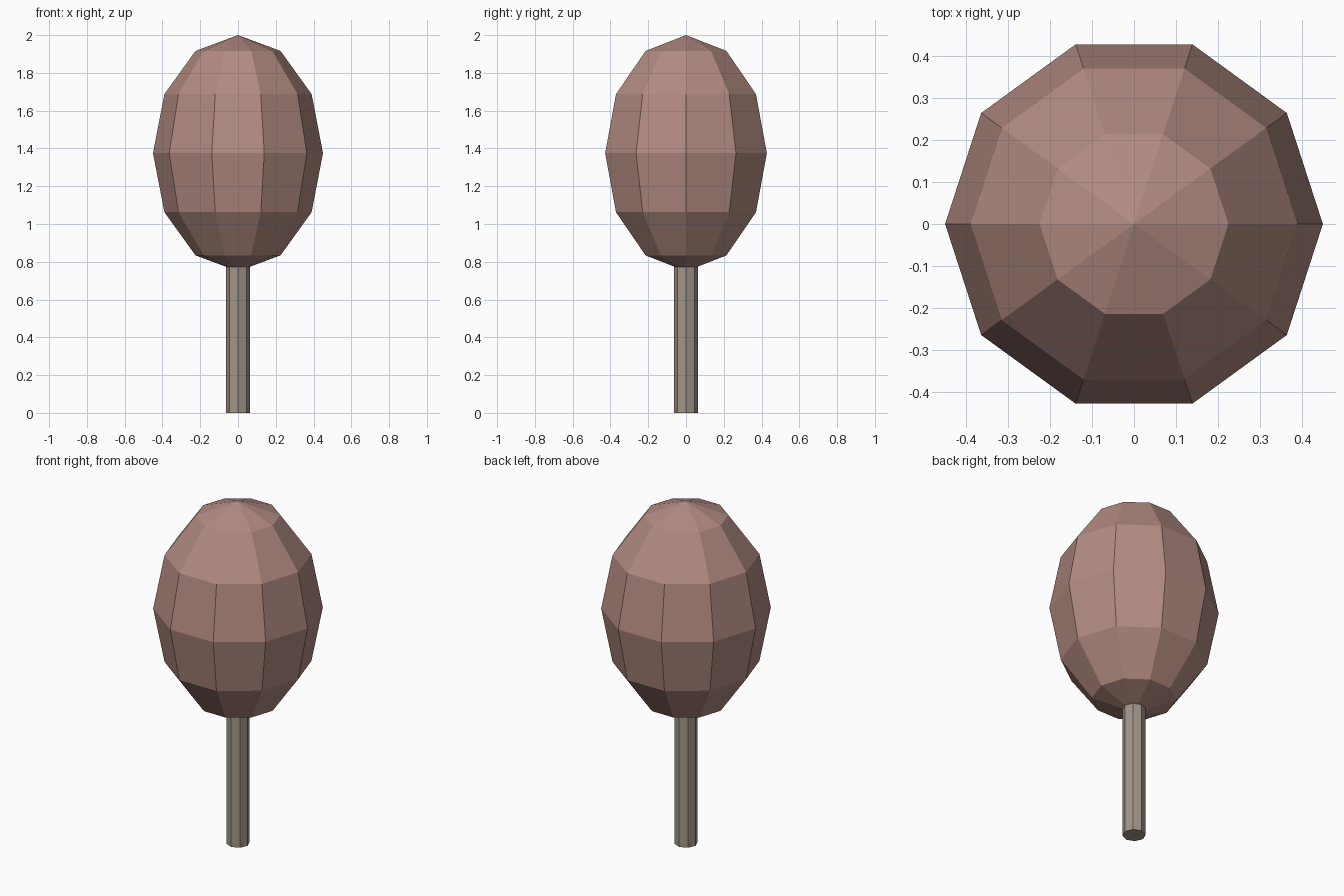
import bpy, math

if "Cube" in bpy.data.objects:
    bpy.data.objects.remove(bpy.data.objects["Cube"])


def material(name, srgb):
    m = bpy.data.materials.new(name)
    m.diffuse_color = [((c / 255 + 0.055) / 1.055) ** 2.4 for c in srgb] + [1]
    m.use_nodes = True
    m.node_tree.nodes["Principled BSDF"].inputs["Base Color"].default_value = m.diffuse_color
    return m


def finish(name, mat):
    ob = bpy.context.object
    ob.name = name
    ob.data.materials.append(mat)
    return ob


# Trunk: thin eight-sided post, reaching into the crown
bpy.ops.mesh.primitive_cylinder_add(vertices=8, radius=0.0625, depth=0.8,
                                    location=(0, 0, 0.4))
finish("trunk", material("grey bark", (160, 149, 136)))

# Crown: faceted ten-sided egg with corners pointing front and back
bpy.ops.mesh.primitive_uv_sphere_add(segments=10, ring_count=6, radius=1,
                                     location=(0, 0, 1.375),
                                     rotation=(0, 0, math.pi / 2))
crown = finish("crown", material("dusty red leaves", (178, 139, 129)))
crown.scale = (0.45, 0.45, 0.625)
bpy.ops.object.transform_apply(location=False, rotation=True, scale=True)
